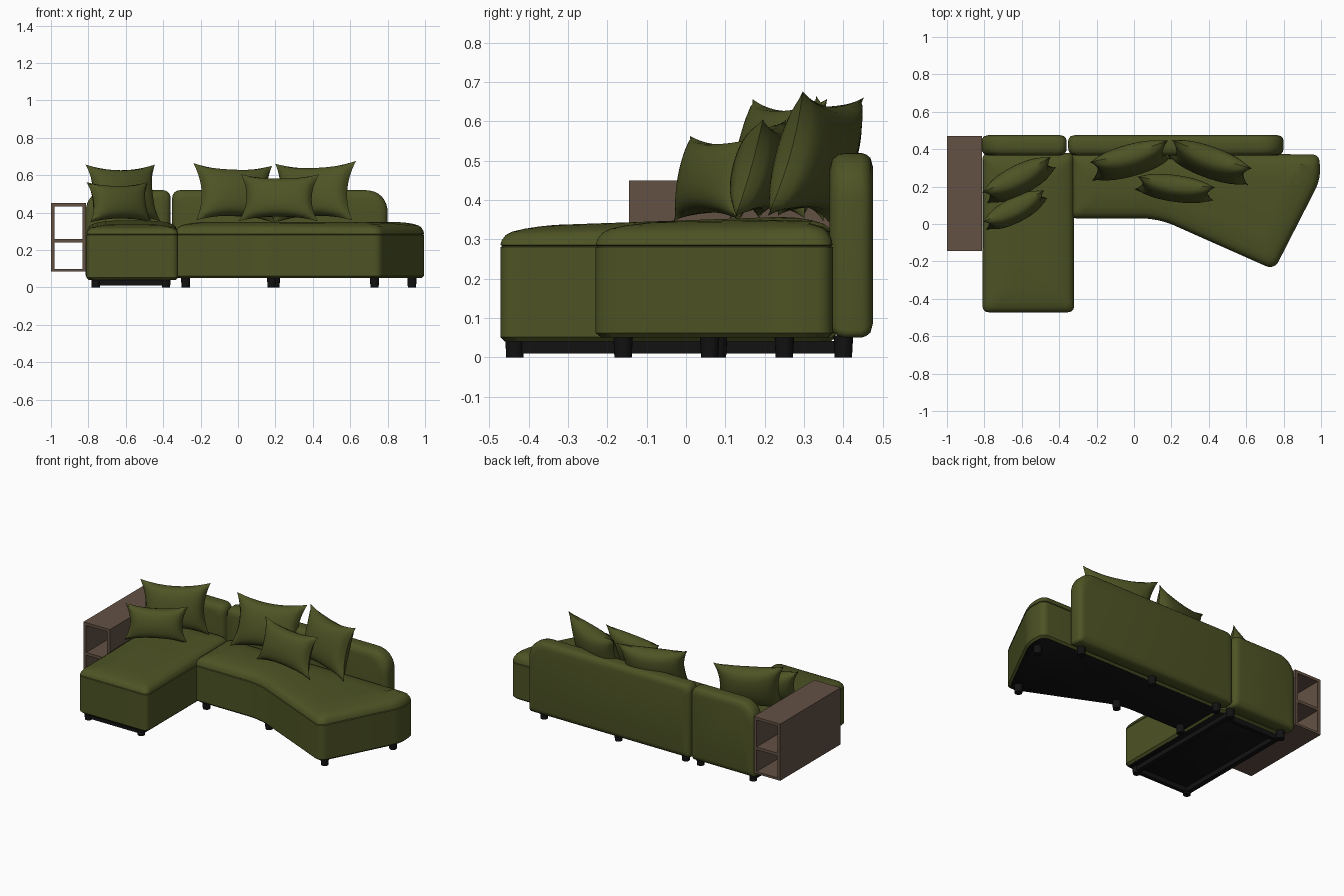
import bpy, bmesh, math
from mathutils import Vector, Matrix

old = bpy.data.objects.get("Cube")
if old:
    bpy.data.objects.remove(old, do_unlink=True)


def material(name, rgb):
    m = bpy.data.materials.new(name)
    m.use_nodes = True
    m.diffuse_color = (*rgb, 1)
    m.node_tree.nodes["Principled BSDF"].inputs["Base Color"].default_value = (*rgb, 1)
    return m


OLIVE = material("olive fabric", (0.075, 0.087, 0.018))
WOOD = material("brown wood", (0.125, 0.083, 0.058))
BLACK = material("black plastic", (0.006, 0.006, 0.006))


def finish(bm, name, mats, smooth=True):
    bmesh.ops.recalc_face_normals(bm, faces=bm.faces)
    mesh = bpy.data.meshes.new(name)
    bm.to_mesh(mesh)
    bm.free()
    for m in mats:
        mesh.materials.append(m)
    ob = bpy.data.objects.new(name, mesh)
    bpy.context.collection.objects.link(ob)
    if smooth:
        bpy.ops.object.select_all(action='DESELECT')
        ob.select_set(True)
        bpy.context.view_layer.objects.active = ob
        bpy.ops.object.shade_smooth_by_angle(angle=math.radians(40))
    return ob


def rounded(poly, radii, inset, steps=8):
    """Counter-clockwise polygon moved inward, with its corners rounded."""
    pts, n = [Vector(p) for p in poly], len(poly)
    moved = []
    for i, p in enumerate(pts):
        a, b = (p - pts[i - 1]).normalized(), (pts[(i + 1) % n] - p).normalized()
        na, nb = Vector((-a.y, a.x)), Vector((-b.y, b.x))
        moved.append(p + (na + nb) * inset / (1 + na.dot(nb)))
    out = []
    for i, p in enumerate(moved):
        a = p + (moved[i - 1] - p).normalized() * radii[i]
        b = p + (moved[(i + 1) % n] - p).normalized() * radii[i]
        for k in range(steps + 1):
            t = k / steps
            w = 0.83 * 2 * t * (1 - t)
            out.append((a * (1 - t) ** 2 + p * w + b * t * t) / ((1 - t) ** 2 + w + t * t))
    return out


def loft(bm, poly, radii, levels, place):
    """Stack inset copies of an outline and close both ends."""
    rings = []
    for inset, h in levels:
        rings.append([bm.verts.new(place(p, h)) for p in rounded(poly, radii, inset)])
    n = len(rings[0])
    for r, s in zip(rings, rings[1:]):
        for i in range(n):
            j = (i + 1) % n
            bm.faces.new((r[i], r[j], s[j], s[i]))
    bm.faces.new(rings[0][::-1])
    bm.faces.new(rings[-1])


def seat(name, poly, radii, base, slope):
    # Upright sides, a seam groove, then a crowned top
    levels = [(0.012, base), (0, base + 0.012), (0, 0.28), (0.005, 0.283), (0, 0.286),
              (0.004, 0.302), (0.014, 0.318), (0.03, 0.328), (0.06, 0.336),
              (0.1, 0.342), (0.14, 0.345)]
    bm = bmesh.new()
    loft(bm, poly, radii, levels,
         lambda p, h: (p.x, p.y, h + slope * max(0, h - 0.286) * (p.y + 0.1)))
    bm.normal_update()
    for f in bm.faces:
        f.material_index = int(f.calc_center_median().z < base + 0.005)
    return finish(bm, name, [OLIVE, BLACK])


def backrest(name, x0, x1, r0, r1):
    poly = [(x0, 0.05), (x1, 0.05), (x1, 0.52), (x0, 0.52)]
    levels = [(0.04, 0.365), (0.015, 0.372), (0.004, 0.387), (0, 0.405),
              (0, 0.445), (0.004, 0.458), (0.013, 0.469), (0.035, 0.475)]
    bm = bmesh.new()
    loft(bm, poly, [0.02, 0.02, r1, r0], levels, lambda p, h: (p.x, h, p.y))
    return finish(bm, name, [OLIVE])


def box(name, lo, hi, mat):
    bm = bmesh.new()
    bmesh.ops.create_cube(bm, size=1)
    for v in bm.verts:
        v.co = [lo[i] + (v.co[i] + 0.5) * (hi[i] - lo[i]) for i in range(3)]
    return finish(bm, name, [mat], False)


def foot(name, x, y, top):
    bm = bmesh.new()
    bmesh.ops.create_cone(bm, cap_ends=True, segments=20, radius1=0.022, radius2=0.025,
                          depth=top, matrix=Matrix.Translation((x, y, top / 2)))
    return finish(bm, name, [BLACK])


def pillow(name, left, right, z, height, thick, lean, roll=0):
    """Pinched cushion spanning two plan points, leaning backward."""
    a, b = Vector(left), Vector(right)
    mid, w = (a + b) / 2, (b - a).length
    yaw = math.atan2(b.y - a.y, b.x - a.x)
    turn = (Matrix.Translation((mid.x, mid.y, z)) @ Matrix.Rotation(yaw, 4, 'Z')
            @ Matrix.Rotation(math.radians(-lean), 4, 'X')
            @ Matrix.Rotation(math.radians(roll), 4, 'Y'))
    bm = bmesh.new()
    for side in (-1, 1):
        made = bmesh.ops.create_grid(bm, x_segments=20, y_segments=20, size=1)["verts"]
        for vert in made:
            u, v = vert.co.x, vert.co.y
            puff = max(0, (1 - u * u) * (1 - v * v)) ** 0.55 + 0.12 * (1 - u ** 8) * (1 - v ** 8)
            vert.co = (w / 2 * u * (1 - 0.17 * u * u * (1 - v * v)),
                       side * thick / 2 * puff / 1.12,
                       height / 2 * v * (1 - 0.2 * v * v * (1 - u * u)))
    bmesh.ops.remove_doubles(bm, verts=bm.verts, dist=0.0005)
    bm.transform(turn)
    return finish(bm, name, [OLIVE])


# Seats
seat("chaise_seat", [(-0.81, -0.472), (-0.32, -0.472), (-0.32, 0.38), (-0.81, 0.38)],
     [0.035] * 4, 0.04, 0.6)
seat("angled_seat", [(-0.335, 0.03), (0.13, 0.03), (0.75, -0.245), (0.998, 0.24),
                     (0.99, 0.372), (-0.335, 0.38)],
     [0.03, 0.09, 0.05, 0.06, 0.04, 0.03], 0.05, 0.2)

# Backrests, each with one broad outer corner
backrest("chaise_backrest", -0.815, -0.36, 0.12, 0.045)
backrest("long_backrest", -0.352, 0.80, 0.045, 0.12)

# Scatter pillows
pillow("chaise_back_pillow", (-0.80, 0.14), (-0.43, 0.33), 0.505, 0.31, 0.15, 12)
pillow("chaise_front_pillow", (-0.80, -0.01), (-0.47, 0.16), 0.455, 0.22, 0.13, 12)
pillow("long_left_pillow", (-0.23, 0.28), (0.19, 0.40), 0.505, 0.32, 0.15, 18, 2)
pillow("long_right_pillow", (0.19, 0.41), (0.62, 0.25), 0.51, 0.33, 0.15, 16, -2)
pillow("long_middle_pillow", (0.01, 0.22), (0.43, 0.16), 0.48, 0.26, 0.13, 16)

# Open side shelf
box("shelf_outer_panel", (-1, -0.145, 0.085), (-0.98, 0.47, 0.45), WOOD)
box("shelf_inner_panel", (-0.832, -0.145, 0.085), (-0.812, 0.47, 0.45), WOOD)
for part, z, t in (("bottom", 0.085, 0.014), ("middle", 0.24, 0.018), ("top", 0.432, 0.018)):
    box("shelf_" + part, (-0.98, -0.145, z), (-0.832, 0.47, z + t), WOOD)

# Feet and the chaise base frame
for i, (x, y) in enumerate([(-0.28, 0.08), (0.18, 0.06), (0.73, -0.16), (0.93, 0.25),
                            (-0.28, 0.4), (0.2, 0.4), (0.73, 0.4)]):
    foot(f"seat_foot_{i + 1}", x, y, 0.055)
for i, x in enumerate((-0.76, -0.385)):
    for j, y in enumerate((-0.435, 0.4)):
        foot(f"chaise_foot_{i * 2 + j + 1}", x, y, 0.055)
    box(f"chaise_side_rail_{i + 1}", (x - 0.015, -0.44, 0.01), (x + 0.015, 0.4, 0.042), BLACK)
for i, y in enumerate((-0.435, 0.36)):
    box(f"chaise_cross_rail_{i + 1}", (-0.76, y - 0.012, 0.01), (-0.385, y + 0.012, 0.042), BLACK)
